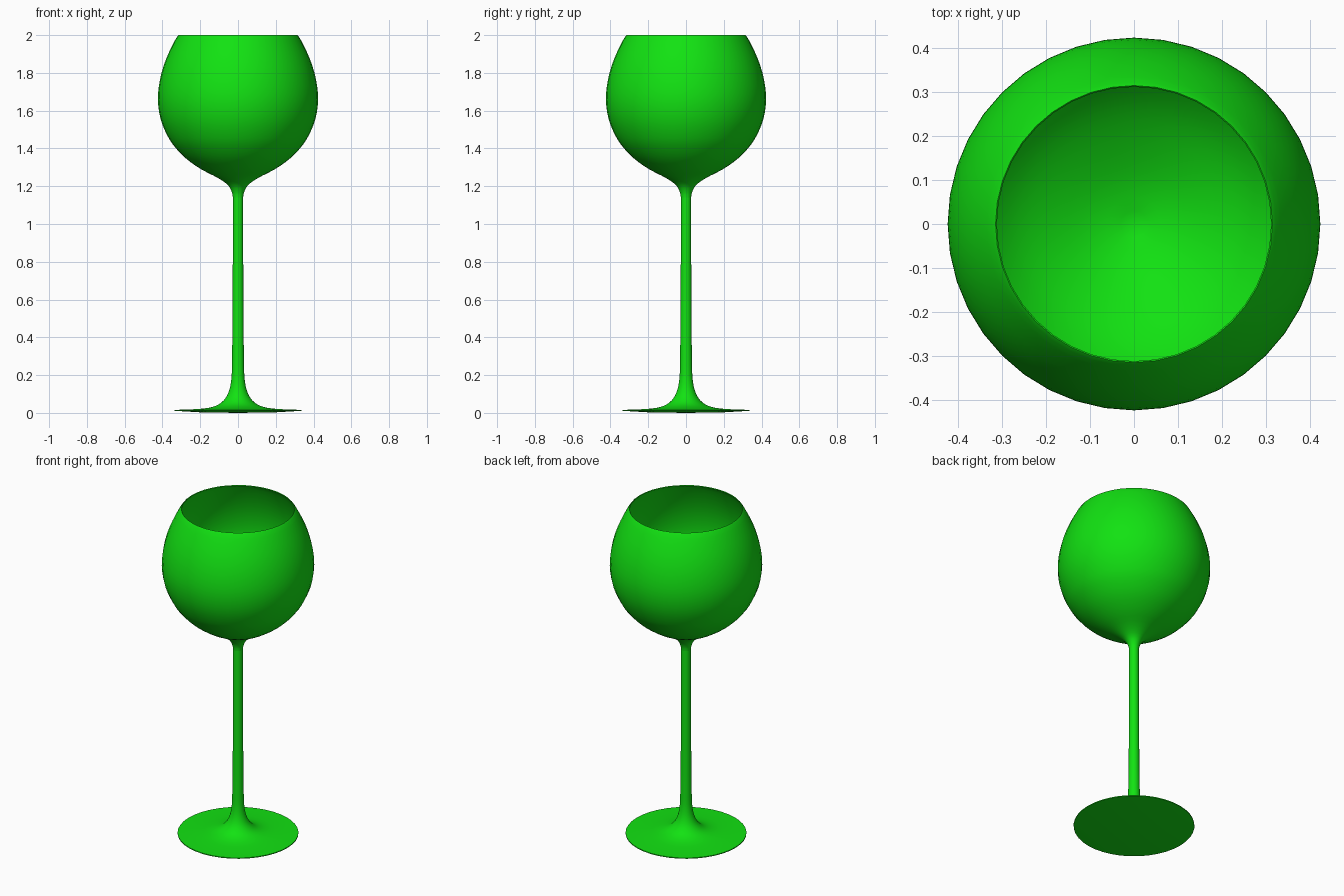
import bpy, bmesh, math
from mathutils import Vector

SEGMENTS = 40

if "Cube" in bpy.data.objects:
    bpy.data.objects.remove(bpy.data.objects["Cube"], do_unlink=True)

green = bpy.data.materials.new("green_glass")
green.use_nodes = True
colour = (0.006, 0.76, 0.006, 1)
green.diffuse_color = colour
green.node_tree.nodes["Principled BSDF"].inputs["Base Color"].default_value = colour


def smooth_curve(points, steps=3):
    """Centripetal spline through (radius, height) points."""
    p = [Vector(q) for q in points]
    p = [p[0] * 2 - p[1]] + p + [p[-1] * 2 - p[-2]]
    out = []
    for a, b, c, d in zip(p, p[1:], p[2:], p[3:]):
        t1 = (b - a).length ** 0.5
        t2 = t1 + (c - b).length ** 0.5
        t3 = t2 + (d - c).length ** 0.5
        for i in range(steps):
            t = t1 + (t2 - t1) * i / steps
            ab = a.lerp(b, t / t1)
            bc = b.lerp(c, (t - t1) / (t2 - t1))
            cd = c.lerp(d, (t - t2) / (t3 - t2))
            abc = ab.lerp(bc, t / t2)
            bcd = bc.lerp(cd, (t - t1) / (t3 - t1))
            out.append(abc.lerp(bcd, (t - t1) / (t2 - t1)))
    return out + [p[-2]]


def lathe(name, profile):
    """Revolve a profile around the z axis."""
    bm = bmesh.new()
    verts = [bm.verts.new((max(r, 0), 0, z)) for r, z in profile]
    edges = [bm.edges.new(pair) for pair in zip(verts, verts[1:])]
    bmesh.ops.spin(bm, geom=verts + edges, cent=(0, 0, 0), axis=(0, 0, 1),
                   angle=math.tau, steps=SEGMENTS)
    bmesh.ops.remove_doubles(bm, verts=bm.verts, dist=0.0003)
    bmesh.ops.recalc_face_normals(bm, faces=bm.faces)
    mesh = bpy.data.meshes.new(name)
    bm.to_mesh(mesh)
    bm.free()
    mesh.materials.append(green)
    obj = bpy.data.objects.new(name, mesh)
    bpy.context.collection.objects.link(obj)
    bpy.ops.object.select_all(action="DESELECT")
    obj.select_set(True)
    bpy.context.view_layer.objects.active = obj
    bpy.ops.object.shade_smooth_by_angle(angle=math.radians(40))


# Bowl: outer wall up to the rim, then a thin inner wall down to the floor
outer = smooth_curve([(0.027, 1.14), (0.031, 1.165), (0.05, 1.202), (0.10, 1.24),
                      (0.19, 1.287), (0.27, 1.342), (0.328, 1.4), (0.367, 1.455),
                      (0.408, 1.55), (0.424, 1.655), (0.413, 1.765),
                      (0.382, 1.87), (0.335, 1.97), (0.318, 1.997)])
inner = smooth_curve([(0.312, 1.997), (0.329, 1.97), (0.375, 1.87), (0.406, 1.765),
                      (0.417, 1.655), (0.401, 1.55), (0.36, 1.458),
                      (0.32, 1.405), (0.262, 1.348), (0.18, 1.293),
                      (0.09, 1.249), (0, 1.225)])
lathe("bowl", outer + [Vector((0.315, 2.0))] + inner)

# Stem flaring into the thin foot, closed by a nearly flat underside
stem = smooth_curve([(0.027, 1.14), (0.028, 0.73), (0.032, 0.25), (0.035, 0.18),
                     (0.045, 0.125), (0.065, 0.08), (0.10, 0.046),
                     (0.155, 0.027), (0.24, 0.019), (0.336, 0.016)])
underside = [(0.336, 0.011), (0.2, 0.003), (0, 0)]
lathe("stem_and_foot", stem + [Vector(p) for p in underside])
